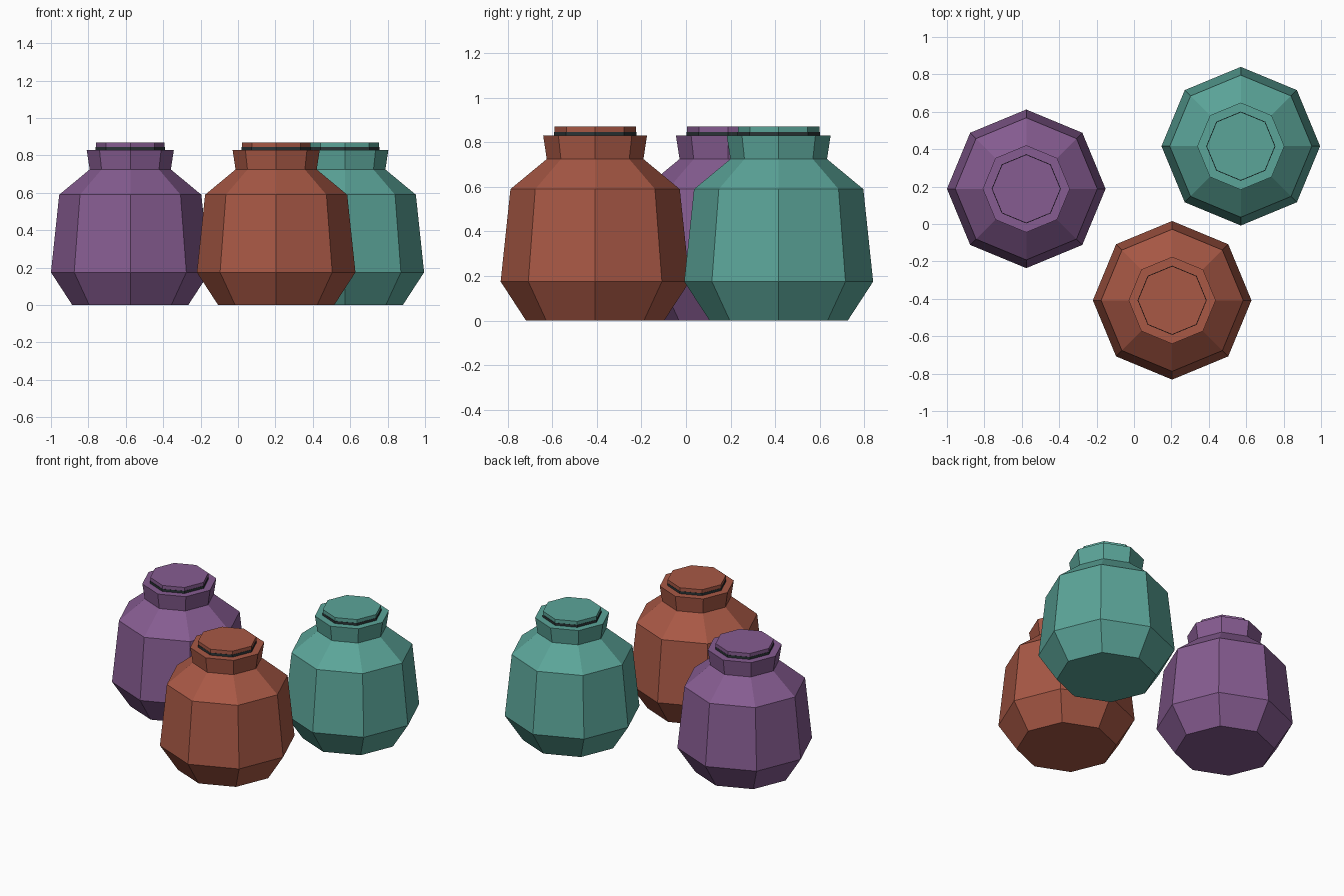
import bpy
import bmesh
from math import cos, sin, tau

cube = bpy.data.objects.get("Cube")
if cube:
    bpy.data.objects.remove(cube)

SIDES = 8


def material(name, rgb):
    """Flat material from an 8-bit display colour."""
    linear = [((c / 255 + 0.055) / 1.055) ** 2.4 for c in rgb] + [1.0]
    mat = bpy.data.materials.new(name)
    mat.use_nodes = True
    mat.diffuse_color = linear
    shader = mat.node_tree.nodes["Principled BSDF"]
    shader.inputs["Base Color"].default_value = linear
    shader.inputs["Roughness"].default_value = 0.8
    return mat


def lathe(name, profile, centre, mat):
    """Closed eight-sided solid from (radius, height) pairs, bottom to top."""
    bm = bmesh.new()
    rings = [[bm.verts.new((r * cos(tau * i / SIDES), r * sin(tau * i / SIDES), z))
              for i in range(SIDES)] for r, z in profile]
    for low, high in zip(rings, rings[1:]):
        for i in range(SIDES):
            j = (i + 1) % SIDES
            bm.faces.new((low[i], low[j], high[j], high[i]))
    bm.faces.new(rings[0][::-1])
    bm.faces.new(rings[-1])
    mesh = bpy.data.meshes.new(name)
    bm.to_mesh(mesh)
    bm.free()
    mesh.materials.append(mat)
    obj = bpy.data.objects.new(name, mesh)
    obj.location = (*centre, 0)
    bpy.context.collection.objects.link(obj)
    return obj


# Jar shapes: foot, belly, shoulder and flared neck, then seal and lid
BODY = [(0.31, 0), (0.424, 0.175), (0.38, 0.59), (0.217, 0.725), (0.233, 0.83)]
SEAL = [(0.185, 0.825), (0.185, 0.846)]
LID = [(0.183, 0.846), (0.183, 0.87)]

seal_dark = material("dark seal", (42, 52, 54))
jars = [
    ("purple", (134, 92, 145), (-0.576, 0.188)),
    ("rust", (168, 88, 69), (0.204, -0.408)),
    ("teal", (91, 165, 153), (0.571, 0.416)),
]

for colour, rgb, centre in jars:
    glaze = material(colour + " glaze", rgb)
    body = lathe(colour + "_jar_body", BODY, centre, glaze)
    for part, profile, mat in (("seal", SEAL, seal_dark), ("lid", LID, glaze)):
        piece = lathe(f"{colour}_jar_{part}", profile, centre, mat)
        piece.parent = body
        piece.location = (0, 0, 0)
